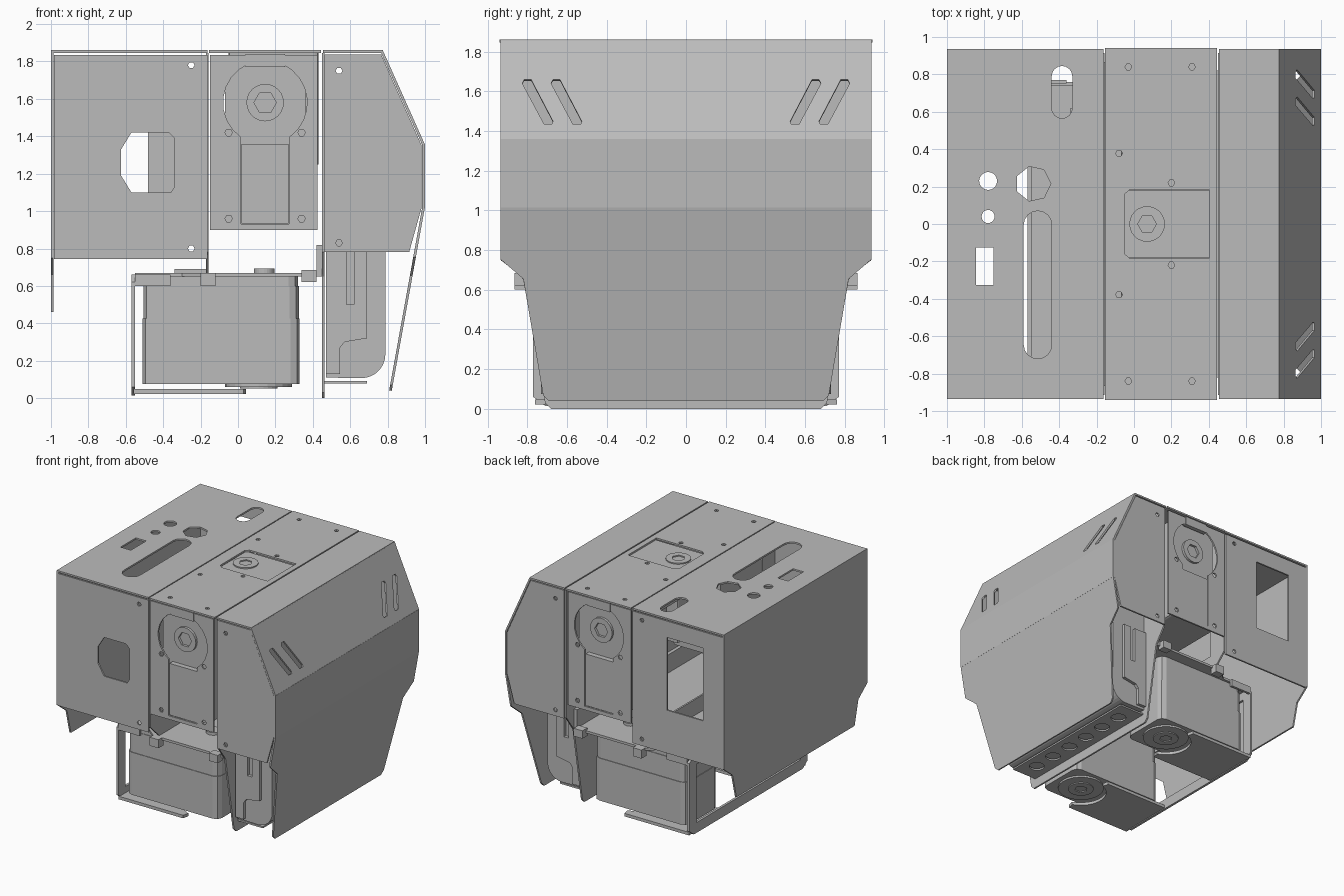
import bpy, bmesh, math
from mathutils import Vector, Matrix

cube = bpy.data.objects.get("Cube")
if cube:
    bpy.data.objects.remove(cube, do_unlink=True)

metal = bpy.data.materials.new("grey_metal")
metal.use_nodes = True
metal.diffuse_color = (0.5, 0.5, 0.5, 1)
metal.node_tree.nodes["Principled BSDF"].inputs["Base Color"].default_value = (0.5, 0.5, 0.5, 1)

X, Y, Z = Vector((1, 0, 0)), Vector((0, 1, 0)), Vector((0, 0, 1))
T = 0.014


def add(name, mesh):
    ob = bpy.data.objects.new(name, mesh)
    bpy.context.collection.objects.link(ob)
    mesh.materials.clear()
    mesh.materials.append(metal)
    return ob


def sheet(name, outline, holes, origin, u, v, thick=T):
    """Flat cut sheet in the plane u, v with holes, centred on its thickness."""
    cu = bpy.data.curves.new(name, 'CURVE')
    cu.dimensions, cu.fill_mode, cu.extrude = '2D', 'BOTH', thick / 2
    for loop in [outline] + holes:
        sp = cu.splines.new('POLY')
        sp.points.add(len(loop) - 1)
        for p, (a, b) in zip(sp.points, loop):
            p.co = (a, b, 0, 1)
        sp.use_cyclic_u = True
    tmp = bpy.data.objects.new(name + "_curve", cu)
    bpy.context.collection.objects.link(tmp)
    bpy.context.view_layer.update()
    mesh = bpy.data.meshes.new_from_object(tmp.evaluated_get(bpy.context.evaluated_depsgraph_get()))
    bpy.data.objects.remove(tmp, do_unlink=True)
    m = Matrix((u, v, u.cross(v))).transposed().to_4x4()
    m.translation = origin
    mesh.transform(m)
    for p in mesh.polygons:
        p.use_smooth = False
    return add(name, mesh)


def rect(a0, a1, b0, b1):
    return [(a0, b0), (a1, b0), (a1, b1), (a0, b1)]


def ring(a, b, r, n=20, start=0, end=2 * math.pi):
    full = abs(end - start) > 6.2
    k = n if full else n - 1
    return [(a + r * math.cos(start + (end - start) * i / k),
             b + r * math.sin(start + (end - start) * i / k)) for i in range(n)]


def capsule(a, b0, b1, r):
    return ring(a, b1, r, 9, 0, math.pi) + ring(a, b0, r, 9, math.pi, 2 * math.pi)


def both(half):
    """Mirror a right-hand outline across the first axis."""
    return half + [(-a, b) for a, b in reversed(half)]


def box(name, x0, x1, y0, y1, z0, z1, bevel=0, axis=2):
    bm = bmesh.new()
    bmesh.ops.create_cube(bm, size=1)
    for v in bm.verts:
        v.co = ((x0 + x1) / 2 + v.co.x * (x1 - x0), (y0 + y1) / 2 + v.co.y * (y1 - y0),
                (z0 + z1) / 2 + v.co.z * (z1 - z0))
    if bevel:
        es = [e for e in bm.edges if abs((e.verts[0].co - e.verts[1].co).normalized()[axis]) > 0.9]
        bmesh.ops.bevel(bm, geom=es, offset=bevel, segments=2, affect='EDGES', profile=0.5)
    mesh = bpy.data.meshes.new(name)
    bm.to_mesh(mesh)
    bm.free()
    return add(name, mesh)


def disc(name, centre, u, v, r, thick, hole=0, n=24):
    holes = [ring(0, 0, hole, 6)] if hole else []
    return sheet(name, ring(0, 0, r, n), holes, Vector(centre), u, v, thick)


# Flat side cover: top with cut-outs
top_z = 1.853
sheet("side_cover_top", rect(-1, -0.163, -0.935, 0.935), [
    capsule(-0.515, -0.645, -0.005, 0.075), ring(-0.54, 0.215, 0.095, 7),
    ring(-0.78, 0.23, 0.048), ring(-0.78, 0.04, 0.035), rect(-0.845, -0.75, -0.325, -0.125),
    capsule(-0.385, 0.62, 0.79, 0.055)], Vector((0, 0, top_z)), X, Z.cross(X))
sheet("side_cover_wall", both([(0.77, 0.46), (0.82, 0.66), (0.935, 0.75), (0.935, 1.853)]), [],
      Vector((-0.993, 0, 0)), Y, Z)
octagon = [(-0.57, 1.10), (-0.36, 1.10), (-0.34, 1.13), (-0.34, 1.39), (-0.37, 1.42), (-0.57, 1.42),
           (-0.625, 1.33), (-0.625, 1.19)]
screws = [ring(-0.25, z, 0.018, 6) for z in (0.8, 1.78)]
for side, y, window in (("front", -0.925, octagon), ("back", 0.925, rect(-0.81, -0.48, 1.1, 1.7))):
    sheet("side_cover_" + side, rect(-0.985, -0.163, 0.745, 1.835), [window] + screws,
          Vector((0, y, 0)), X, Z)

# Centre strip with a cut-out for the upper horn
strip_holes = [ring(x, s * y, 0.018, 6) for s in (-1, 1)
               for x, y in ((-0.03, 0.84), (0.31, 0.84), (-0.08, 0.378), (0.2, 0.22))]
horn_slot = [(-0.05, -0.16), (-0.02, -0.185), (0.4, -0.185), (0.4, 0.185), (-0.02, 0.185), (-0.05, 0.16)]
sheet("centre_top", rect(-0.155, 0.445, -0.94, 0.94), strip_holes + [horn_slot],
      Vector((0, 0, top_z)), X, Y)
box("upper_servo", -0.05, 0.43, -0.18, 0.18, 1.25, 1.845, 0.02)
disc("upper_horn", (0.07, 0, 1.848), X, Y, 0.095, 0.012, 0.05)

# Angled cover: top, slope, side, lower flap and end plates
sheet("angled_cover_top", rect(0.455, 0.775, -0.935, 0.935), [], Vector((0, 0, top_z)), X, Y)
slots = []
for s in (-1, 1):
    for y in (0.53, 0.675):
        slots.append([(s * y, 0.46), (s * (y + 0.04), 0.46), (s * (y + 0.15), 0.235),
                      (s * (y + 0.14), 0.215), (s * (y + 0.105), 0.215), (s * (y - 0.005), 0.445)])


def strip(name, p, q, shape, holes):
    a, b = Vector((p[0], 0, p[1])), Vector((q[0], 0, q[1]))
    return sheet(name, shape((b - a).length), holes, a, Y, (b - a).normalized())


full = lambda n: rect(-0.935, 0.935, 0, n)
flap = lambda n: both([(0.935, 0), (0.935, 0.27), (0.82, 0.37), (0.72, n - 0.03), (0.69, n)])
strip("angled_cover_slope", (0.77, 1.852), (0.992, 1.355), full, slots)
strip("angled_cover_side", (0.992, 1.36), (0.992, 1.015), full, [])
strip("angled_cover_flap", (0.992, 1.02), (0.815, 0.04), flap, [])
for side, y in (("front", -0.925), ("back", 0.925)):
    sheet("angled_cover_" + side, [(0.462, 0.78), (0.915, 0.78), (0.982, 1.02), (0.982, 1.35),
                                   (0.765, 1.838), (0.462, 1.838)],
          [ring(0.54, z, 0.018, 6) for z in (0.83, 1.75)], Vector((0, y, 0)), X, Z)

# Front and back servo brackets, servos and recessed horns
keyhole = (ring(0.145, 1.58, 0.225, 20, math.radians(-55), math.radians(235))
           + [(0.016, 0.93), (0.274, 0.93)])
bracket_holes = [ring(x, z, 0.02, 6) for x in (-0.05, 0.34) for z in (0.96, 1.42)]
for side, s in (("front", -1), ("back", 1)):
    sheet(side + "_bracket", rect(-0.15, 0.425, 0.9, 1.835), [keyhole] + bracket_holes,
          Vector((0, s * 0.922, 0)), X, Z)
    ys = sorted((s * 0.35, s * 0.88))
    box(side + "_servo", -0.07, 0.36, ys[0], ys[1], 0.93, 1.8, 0.02, 1)
    ys = sorted((s * 0.85, s * 0.922))
    box(side + "_servo_cover", 0.02, 0.27, ys[0], ys[1], 0.935, 1.36)
    disc(side + "_horn", (0.145, s * 0.885, 1.58), X, Z, 0.1, 0.03, 0.06)
    ys = sorted((s * 0.9, s * 0.935))
    box(side + "_bracket_tab", 0.04, 0.25, ys[0], ys[1], 1.77, 1.84)

# Centre frame walls
sheet("frame_wall_tall", both([(0.68, 0), (0.71, 0.03), (0.82, 0.65), (0.915, 0.78), (0.915, 1.845)]), [],
      Vector((0.455, 0, 0)), Y, Z)
sheet("frame_wall_short", both([(0.80, 0.67), (0.915, 0.78), (0.915, 1.845)]),
      [rect(-0.75, 0.75, 0.8, 1.7)], Vector((-0.165, 0, 0)), Y, Z)
for s in (-1, 1):
    ys = sorted((s * 0.80, s * 0.865))
    box("shelf_ear", 0.34, 0.42, ys[0], ys[1], 0.62, 0.685)
    box("shelf_ear", -0.2, -0.12, ys[0], ys[1], 0.6, 0.67)

# Shelf over the lower servos and its upturned edge
sheet("shelf", both([(0.74, -0.55), (0.74, -0.3), (0.82, -0.2), (0.82, 0.44)]), [],
      Vector((0, 0, 0.66)), Y, -X, 0.02).data.transform(Matrix.Scale(-1, 4, X))
box("shelf_edge", 0.42, 0.45, -0.82, 0.82, 0.65, 0.82)

# Lower servo carrier: open upright frame with feet
sheet("carrier_frame", both([(0.71, 0.015), (0.77, 0.06), (0.77, 0.62), (0.72, 0.66)]),
      [rect(-0.68, 0.68, 0.1, 0.58)], Vector((-0.56, 0, 0)), Y, Z, 0.02)
for s in (-1, 1):
    c = s * 0.52
    notch = ring(0.11, c, 0.2, 12, math.radians(250), math.radians(110))
    sheet("carrier_foot", [(-0.56, c - 0.24), (0.03, c - 0.24)] + notch + [(0.03, c + 0.24), (-0.56, c + 0.24)],
          [], Vector((0, 0, 0.035)), X, Y, 0.025)
    box("carrier_lip", -0.55, -0.36, c + s * 0.24 - 0.01, c + s * 0.24 + 0.01, 0.6, 0.66)
    # Lower servo: body in two tiers, lid, horn and cap
    box("lower_servo_base", -0.51, 0.33, c - 0.21, c + 0.21, 0.075, 0.425, 0.05)
    box("lower_servo_body", -0.505, 0.325, c - 0.205, c + 0.205, 0.42, 0.6, 0.05)
    box("lower_servo_lid", -0.5, 0.32, c - 0.2, c + 0.2, 0.6, 0.65, 0.05)
    disc("lower_horn_plate", (0.11, c, 0.07), X, Y, 0.18, 0.02)
    disc("lower_horn", (0.11, c, 0.062), X, Y, 0.1, 0.02, 0.05)
    disc("shelf_cap", (0.14, c, 0.68), X, Y, 0.055, 0.025)
    box("shelf_block", -0.34, -0.17, c - 0.1, c + 0.1, 0.66, 0.69)

# Long case behind the flap, with rounded lower corner
case = [(0.47, 0.11)] + ring(0.66, 0.235, 0.128, 9, -math.pi / 2, 0) + [(0.788, 1.0), (0.47, 1.0)]
sheet("long_case", case, [], Vector((0, 0, 0)), X, Z, 1.36)
label = [(0.545, 0.13), (0.545, 0.27), (0.57, 0.3), (0.69, 0.32), (0.69, 0.8), (0.62, 0.8),
         (0.62, 0.5), (0.58, 0.5), (0.58, 0.8), (0.47, 0.8), (0.47, 0.13)]
for s in (-1, 1):
    sheet("case_end", label, [], Vector((0, s * 0.69, 0)), X, Z, 0.03)
sheet("case_foot", rect(0.455, 0.69, -0.66, 0.66),
      [ring(0.58, -0.5 + 0.2 * i, 0.06, 16) for i in range(6)], Vector((0, 0, 0.085)), X, Y)
